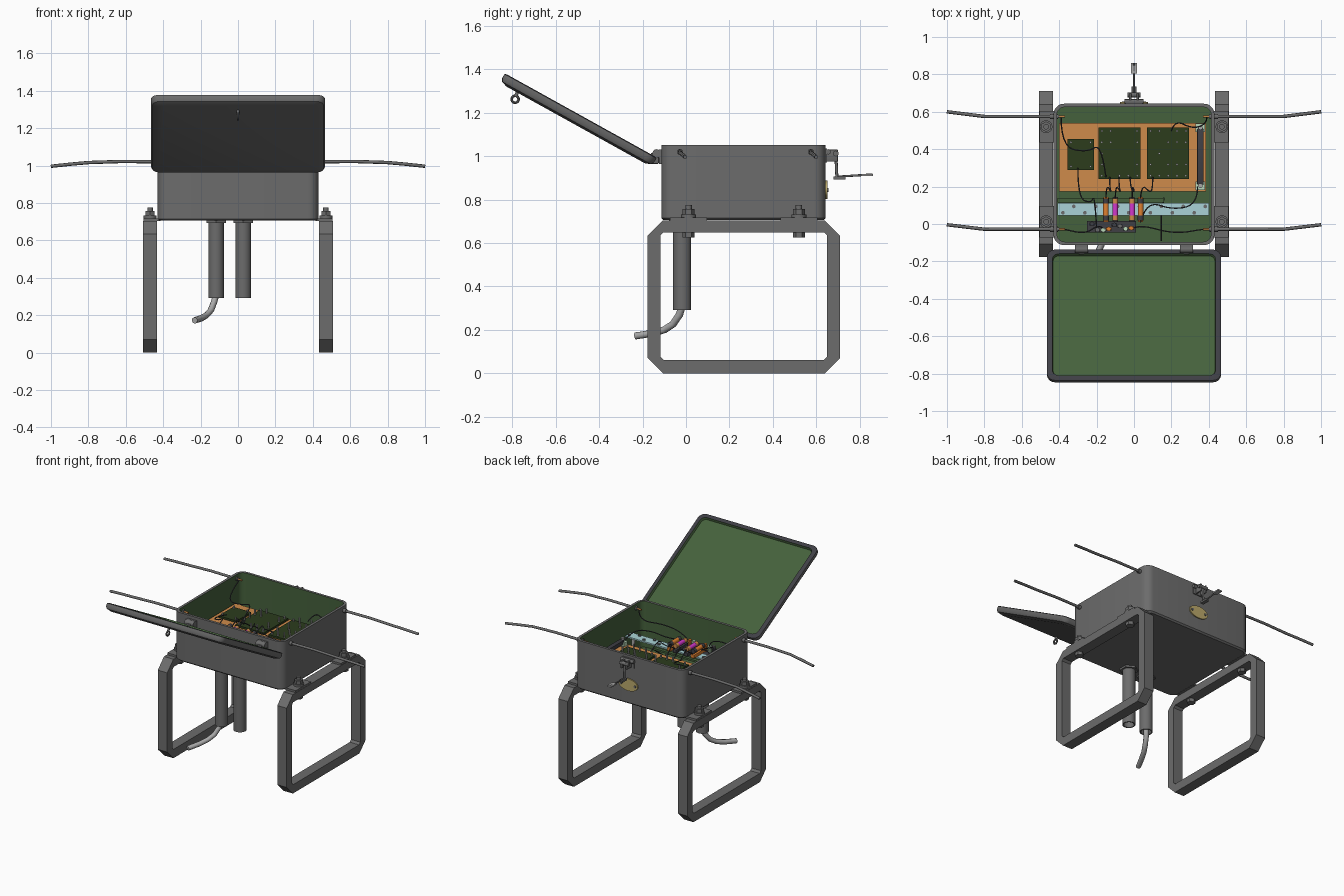
import bpy, bmesh, math, random
from mathutils import Vector, Matrix

if "Cube" in bpy.data.objects:
    bpy.data.objects.remove(bpy.data.objects["Cube"])
random.seed(4)

def mat(name, r, g, b):
    m = bpy.data.materials.new(name)
    m.diffuse_color = (r, g, b, 1)
    m.use_nodes = True
    m.node_tree.nodes["Principled BSDF"].inputs["Base Color"].default_value = m.diffuse_color
    return m

GREY = mat("dark_grey", .15, .15, .15)
DARK = mat("gasket", .05, .05, .06)
GREEN = mat("green_lining", .06, .12, .045)
ORANGE = mat("orange_board", .62, .26, .07)
RED = mat("orange_red", .75, .22, .03)
PCB = mat("circuit_green", .025, .045, .012)
BLUE = mat("pale_blue", .4, .65, .68)
PINK = mat("magenta", .65, .04, .6)
GOLD = mat("brass", .5, .4, .15)
PALE = mat("pale_green", .5, .7, .5)
STEEL = mat("steel", .4, .4, .4)

def finish(name, bm, mats):
    bmesh.ops.recalc_face_normals(bm, faces=bm.faces)
    me = bpy.data.meshes.new(name)
    bm.to_mesh(me)
    bm.free()
    for m in mats:
        me.materials.append(m)
    ob = bpy.data.objects.new(name, me)
    bpy.context.collection.objects.link(ob)
    return ob

def loft(name, loops, mats, idx=None, closed=False):
    """Skin a list of loops; idx = material per strip, the last one for the end cap."""
    bm = bmesh.new()
    rows = [[bm.verts.new(p) for p in lp] for lp in loops]
    n, k = len(rows[0]), len(rows)
    for i in range(k if closed else k - 1):
        a, b = rows[i], rows[(i + 1) % k]
        for j in range(n):
            f = bm.faces.new((a[j], a[(j + 1) % n], b[(j + 1) % n], b[j]))
            f.material_index = idx[i] if idx else 0
    if not closed:
        bm.faces.new(rows[0])
        bm.faces.new(rows[-1]).material_index = idx[-1] if idx else 0
    return finish(name, bm, mats)

def rrect(hx, hy, r, z, cy=0, n=5):
    pts = []
    for q, (sx, sy) in enumerate([(1, 1), (-1, 1), (-1, -1), (1, -1)]):
        for i in range(n + 1):
            a = math.pi / 2 * (q + i / n)
            pts.append((sx * (hx - r) + r * math.cos(a), cy + sy * (hy - r) + r * math.sin(a), z))
    return pts

def box(name, x0, x1, y0, y1, z0, z1, m, bevel=0):
    bm = bmesh.new()
    bmesh.ops.create_cube(bm, size=1, matrix=Matrix.Translation(((x0 + x1) / 2, (y0 + y1) / 2, (z0 + z1) / 2))
                          @ Matrix.Diagonal((x1 - x0, y1 - y0, z1 - z0, 1)))
    if bevel:
        bmesh.ops.bevel(bm, geom=bm.edges[:], offset=bevel, segments=2, affect='EDGES', profile=.5)
    return finish(name, bm, [m])

def add_cyl(bm, p, q, r, n=12):
    p, q = Vector(p), Vector(q)
    rot = (q - p).to_track_quat('Z', 'Y').to_matrix().to_4x4()
    bmesh.ops.create_cone(bm, cap_ends=True, segments=n, radius1=r, radius2=r, depth=(q - p).length,
                          matrix=Matrix.Translation((p + q) / 2) @ rot)

def cyls(name, items, m):
    bm = bmesh.new()
    for it in items:
        add_cyl(bm, *it)
    return finish(name, bm, [m])

def wire(name, pts, r, m, kind='POLY'):
    cu = bpy.data.curves.new(name, 'CURVE')
    cu.dimensions, cu.bevel_depth, cu.bevel_resolution, cu.use_fill_caps = '3D', r, 2, True
    cu.resolution_u = 5
    sp = cu.splines.new(kind)
    sp.points.add(len(pts) - 1)
    for p, co in zip(sp.points, pts):
        p.co = (*co, 1)
    if kind == 'NURBS':
        sp.order_u, sp.use_endpoint_u = 3, True
    cu.materials.append(m)
    ob = bpy.data.objects.new(name, cu)
    bpy.context.collection.objects.link(ob)

# Open housing with green lining
CY = .265
loft("housing", [rrect(.42, .368, .05, .705, CY), rrect(.43, .378, .055, .715, CY), rrect(.43, .378, .055, 1.052, CY),
                 rrect(.412, .36, .04, 1.052, CY), rrect(.412, .36, .04, .725, CY)], [GREY, GREEN], [0, 0, 0, 1, 1])

# Open lid, tilted back past the hinges
lid = loft("lid", [rrect(.43, .365, .03, -.024), rrect(.457, .392, .04, -.014), rrect(.465, .4, .045, 0),
                   rrect(.465, .4, .045, .022), rrect(.455, .39, .04, .026), rrect(.437, .372, .035, .026),
                   rrect(.432, .367, .03, .010)], [GREY, DARK, GREEN], [0, 0, 0, 1, 1, 2, 2])
lid.location = (0, -.497, 1.165)
lid.rotation_euler = (math.radians(-29), 0, 0)

# Lid locking eye
cyls("lid_eye_stalk", [((0, -.775, 1.30), (0, -.784, 1.275), .008)], GREY)
bpy.ops.mesh.primitive_torus_add(major_radius=.016, minor_radius=.006, major_segments=20, minor_segments=8,
                                 location=(0, -.787, 1.262), rotation=(0, math.pi / 2, 0))
bpy.context.object.name = "lid_eye"
bpy.context.object.data.materials.append(GREY)

# Leg frames with chamfered corners
def octo(x, y0, y1, z0, z1, c):
    return [(x, y, z) for y, z in [(y0 + c, z0), (y1 - c, z0), (y1, z0 + c), (y1, z1 - c),
                                   (y1 - c, z1), (y0 + c, z1), (y0, z1 - c), (y0, z0 + c)]]
for s, side in ((-1, "left"), (1, "right")):
    a, b = s * .433, s * .507
    o, i = (-.177, .71, 0, .703, .07), (-.118, .65, .062, .648, .014)
    loft(side + "_leg_frame", [octo(a, *o), octo(b, *o), octo(b, *i), octo(a, *i)], [GREY], closed=True)
    # Mounting tabs and bolts
    for n, y in enumerate((.012, .52)):
        x = s * .47
        box(f"{side}_tab_{n}", min(s * .415, s * .505), max(s * .415, s * .505), y - .085, y + .085, .703, .717, GREY)
        cyls(f"{side}_bolt_{n}", [((x, y, .717), (x, y, .732), .034, 20), ((x, y, .732), (x, y, .757), .028, 6),
                                  ((x, y, .75), (x, y, .775), .015), ((x, y, .625), (x, y, .65), .028, 6)], GREY)
    # Side cables and their glands
    for n, (y, dy) in enumerate(((-.028, .024), (.575, .025))):
        wire(f"{side}_cable_{n}", [(s * .40, y, 1.02), (s * .62, y, 1.022), (s * .8, y, 1.016),
                                   (s * .9, y + dy / 2, 1.007), (s, y + dy, .996)], .009, GREY)
        cyls(f"{side}_gland_{n}", [((s * .405, y, 1.02), (s * .45, y, 1.02), .014)], GREY)
        cyls(f"{side}_cable_core_{n}", [((s * .37, y, 1.02), (s * .402, y, 1.02), .006)], ORANGE)
    # Hinges
    x = s * .28
    box(side + "_hinge_plate", x - .035, x + .035, -.125, -.112, .965, 1.03, GREY)
    cyls(side + "_hinge_barrel", [((x - .035, -.135, 1.012), (x + .035, -.135, 1.012), .02, 16)], GREY)
    box(side + "_hinge_leaf", x - .016, x + .016, -.162, -.125, .965, 1.015, GREY, .004)

# Hollow conduits under the housing
def circ(cx, cy, r, z, n=24):
    return [(cx + r * math.cos(2 * math.pi * i / n), cy + r * math.sin(2 * math.pi * i / n), z) for i in range(n)]
for n, x in enumerate((-.117, .028)):
    y = -.018
    loft(f"conduit_{n}", [circ(x, y, .042, .71), circ(x, y, .042, .292), circ(x, y, .034, .292), circ(x, y, .034, .69)], [GREY])
    cyls(f"conduit_flange_{n}", [((x, y, .692), (x, y, .708), .06, 6)], GREY)
wire("supply_cable", [(-.117, -.018, .6), (-.117, -.018, .31), (-.128, -.03, .27), (-.145, -.06, .226),
                      (-.168, -.10, .20), (-.195, -.155, .184), (-.232, -.232, .172)], .017, STEEL)

# Back latch: ears, swing link, handle
for s in (-1, 1):
    box(f"latch_ear_{s}", s * .02 - .006, s * .02 + .006, .64, .70, .975, 1.03, GREY, .004)
cyls("latch_pins", [((-.05, .655, 1.02), (.05, .655, 1.02), .012), ((-.034, .69, 1.012), (.034, .69, 1.012), .013),
                    ((0, .69, 1.01), (0, .695, .905), .007), ((0, .69, .905), (0, .86, .916), .005)], GREY)
box("latch_foot", -.013, .013, .68, .735, .893, .907, GREY)
box("latch_handle", -.016, .016, .805, .862, .909, .918, STEEL)
box("latch_plate", -.045, .045, .64, .65, .97, 1.035, GREY)

# Oval brass plate on the back
plate = loft("oval_plate", [circ(0, 0, 1, 0), circ(0, 0, 1, .009)], [GOLD])
plate.data.transform(Matrix.Translation((0, .642, .845)) @ Matrix.Rotation(-math.pi / 2, 4, 'X') @ Matrix.Diagonal((.075, .043, 1, 1)))
cyls("oval_plate_screws", [((s * .055, .645, .845), (s * .055, .656, .845), .009) for s in (-1, 1)], GREY)

# Inner mounting board with posts
box("mounting_board", -.40, .385, .175, .54, .85, .862, ORANGE)
cyls("board_posts", [((x, y, .72), (x, y, .85), .012) for x in (-.37, .36) for y in (.2, .515)], STEEL)
for n, (x0, x1, y0, y1, nx, ny) in enumerate([(-.355, -.215, .29, .455, 2, 2), (-.19, .035, .24, .515, 5, 5), (.07, .295, .24, .515, 5, 5)]):
    box(f"circuit_board_{n}", x0, x1, y0, y1, .868, .882, PCB)
    pins = []
    for i in range(nx):
        for j in range(ny):
            corner = i in (0, nx - 1) and j in (0, ny - 1)
            if corner or random.random() < .6:
                px = x0 + .018 + (x1 - x0 - .036) * i / (nx - 1)
                py = y0 + .018 + (y1 - y0 - .036) * j / (ny - 1)
                pins.append(((px, py, .86), (px, py, .90 if corner else random.uniform(.91, .935)), .006, 8))
    cyls(f"board_pins_{n}", pins, STEEL)

# Long resistor bar with pale ends
box("bar_resistor", .338, .372, .21, .51, .875, .905, DARK, .005)
for n, y in enumerate((.205, .515)):
    box(f"bar_end_{n}", .33, .38, y - .022, y + .022, .862, .89, PALE)
    cyls(f"bar_screw_{n}", [((.355, y, .89), (.355, y, .915), .012)], STEEL)

# Terminal rail
box("terminal_rail", -.408, .40, .045, .112, .87, .88, BLUE)
box("rail_shelf", -.41, .16, .115, .14, .855, .868, GREEN)
cyls("rail_posts", [((x, .078, .72), (x, .078, .87), .012) for x in (-.36, .36)], STEEL)
cyls("rail_screws", [((-.38 + .0585 * i, .06 + .034 * (i % 2), .875), (-.38 + .0585 * i, .06 + .034 * (i % 2), .888), .01, 10)
                     for i in range(14)], GREY)

# Fuse blocks on the rail
for n, (x, m) in enumerate([(-.15, RED), (-.10, PINK), (-.01, PINK), (.035, RED)]):
    box(f"fuse_base_{n}", x - .014, x + .014, .01, .145, .88, .905, RED if m == RED else DARK, .003)
    cyls(f"fuse_body_{n}", [((x, .04, .925), (x, .115, .925), .015, 14)], m)
    cyls(f"fuse_caps_{n}", [((x, .02, .925), (x, .045, .925), .016, 14), ((x, .11, .925), (x, .135, .925), .016, 14)],
         DARK if m == RED else ORANGE)

# Cluster of small terminals in front of the rail
for n in range(8):
    x, y = -.225 + .03 * n, random.uniform(-.035, .005)
    cyls(f"terminal_{n}", [((x, y, .86), (x, y, .915), .012, 10), ((x - .014, y, .90), (x + .014, y, .90), .008, 8)],
         [DARK, GREY, PALE, RED][n % 4])
box("terminal_base", -.25, .01, -.045, .015, .85, .862, DARK)

# Loose wiring
runs = [(-.15, .14, -.13, .25), (-.10, .14, -.08, .25), (-.01, .14, -.02, .25), (.035, .14, .10, .25), (.035, .01, .34, .2),
        (-.2, -.02, -.3, .30), (-.17, -.02, -.39, -.028), (0, -.02, .39, -.028), (-.15, .25, -.39, .575), (.2, .50, .39, .575)]
for n, (xa, ya, xb, yb) in enumerate(runs):
    mx, my = (xa + xb) / 2, (ya + yb) / 2
    zb = 1.02 if abs(xb) > .38 else .9
    wire(f"loose_wire_{n}", [(xa, ya, .91), (xa * .8 + mx * .2, my + .02, .96), (mx + .02, my - .03, .95),
                             (xb, my, .94), (xb, yb, zb)], .0035, DARK, 'NURBS')
wire("floor_wire", [(.145, -.09, .76), (.145, .04, .78), (.16, .14, .86)], .004, DARK)

# Smooth shading with sharp edges kept
bpy.ops.object.select_all(action='DESELECT')
for ob in bpy.context.scene.objects:
    if ob.type == 'MESH':
        ob.select_set(True)
        bpy.context.view_layer.objects.active = ob
bpy.ops.object.shade_smooth_by_angle(angle=math.radians(35))
